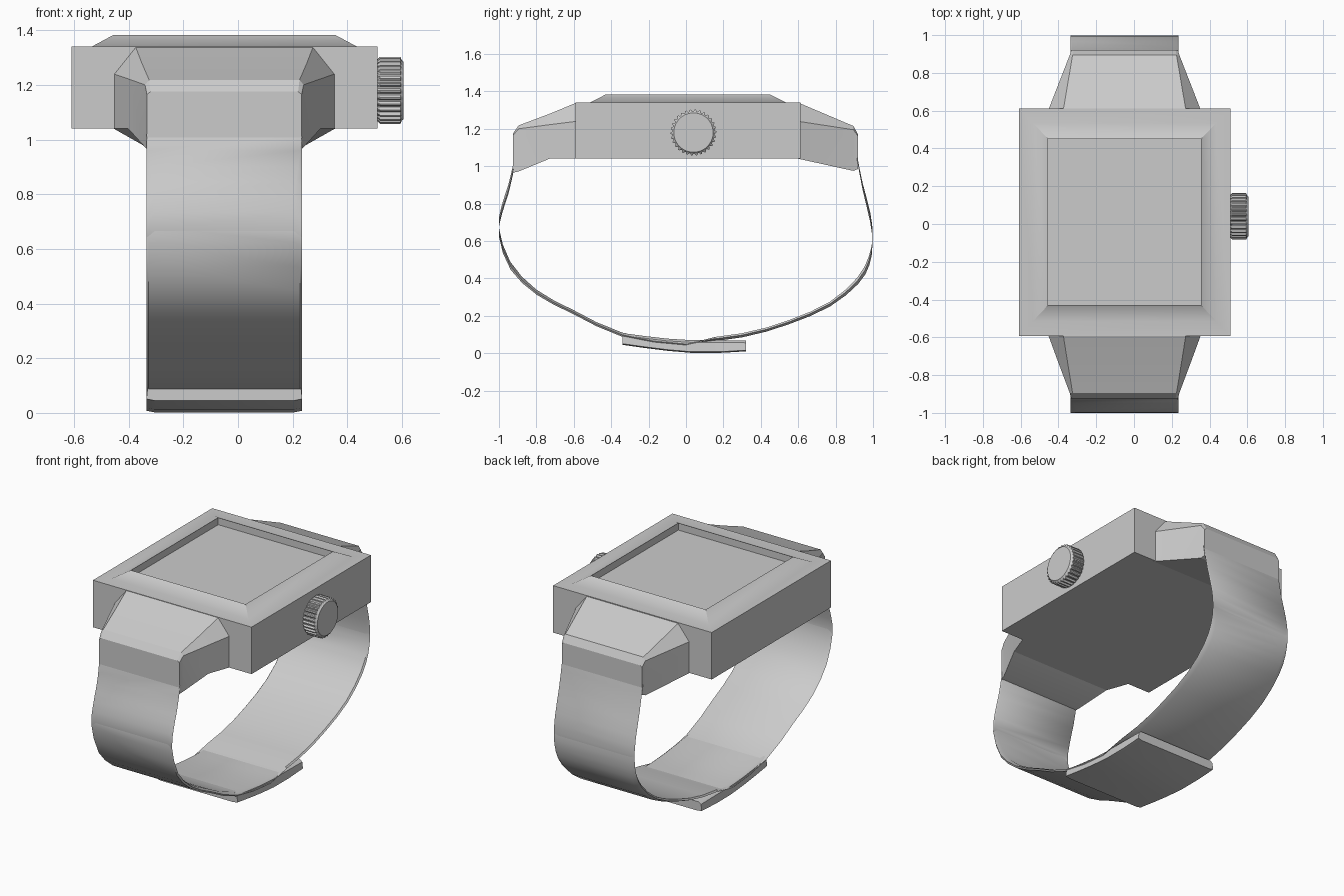
import bpy, bmesh, math
from mathutils import Vector

if "Cube" in bpy.data.objects:
    bpy.data.objects.remove(bpy.data.objects["Cube"])

CX = -0.05  # centre line of case and strap


def loft(name, rings, angle=30):
    """Skin a list of equal-length point rings and cap both ends."""
    bm = bmesh.new()
    vs = [[bm.verts.new(p) for p in r] for r in rings]
    n = len(rings[0])
    for a, b in zip(vs, vs[1:]):
        for i in range(n):
            j = (i + 1) % n
            bm.faces.new((a[i], a[j], b[j], b[i]))
    bm.faces.new(vs[0])
    bm.faces.new(vs[-1])
    bmesh.ops.recalc_face_normals(bm, faces=bm.faces)
    me = bpy.data.meshes.new(name)
    bm.to_mesh(me)
    bm.free()
    ob = bpy.data.objects.new(name, me)
    bpy.context.collection.objects.link(ob)
    bpy.ops.object.select_all(action='DESELECT')
    ob.select_set(True)
    bpy.context.view_layer.objects.active = ob
    bpy.ops.object.shade_smooth_by_angle(angle=math.radians(angle))
    return ob


def rect(hx, hy, z):
    return [(CX + sx * hx, 0.01 + sy * hy, z)
            for sx, sy in ((-1, -1), (1, -1), (1, 1), (-1, 1))]


# Case with raised bezel and sunken screen
loft("watch_case", [rect(0.56, 0.602, 1.04), rect(0.56, 0.602, 1.34),
                    rect(0.485, 0.525, 1.34), rect(0.405, 0.44, 1.383),
                    rect(0.405, 0.44, 1.338)])


# Lugs: sections given as (y, bottom, shoulder, top, half width, half width of top)
def lug(name, sections):
    rings = []
    for y, zb, zs, zt, w, wt in sections:
        half = [(w, zb), (w, zs), (wt, zt)]
        rings.append([(CX + x, y, z) for x, z in half] +
                     [(CX - x, y, z) for x, z in reversed(half)])
    loft(name, rings, 15)


lug("back_lug", [(0.60, 1.04, 1.24, 1.34, 0.405, 0.325),
                 (0.895, 0.975, 1.195, 1.215, 0.29, 0.275),
                 (0.92, 0.985, 1.16, 1.17, 0.283, 0.27)])
lug("front_lug", [(-0.585, 1.04, 1.24, 1.34, 0.405, 0.325),
                  (-0.73, 1.04, 1.222, 1.28, 0.352, 0.302),
                  (-0.895, 0.972, 1.20, 1.218, 0.29, 0.275),
                  (-0.925, 0.965, 1.165, 1.175, 0.283, 0.27)])


def smooth_path(pts, steps):
    """Catmull-Rom resampling of a short list of points."""
    p = [Vector(q) for q in pts]
    p = [2 * p[0] - p[1]] + p + [2 * p[-1] - p[-2]]
    out = []
    for a, b, c, d in zip(p, p[1:], p[2:], p[3:]):
        for k in range(steps):
            t = k / steps
            out.append(0.5 * (2 * b + (c - a) * t + (2 * a - 5 * b + 4 * c - d) * t * t
                              + (3 * b - a - 3 * c + d) * t ** 3))
    return out + [p[-2]]


# Strap: outer path as (y, z, thickness), edges chamfered on the outside
path = smooth_path([(0.915, 1.03, 0.05), (0.945, 0.87, 0.04), (0.985, 0.7, 0.045),
                    (0.997, 0.58, 0.048), (0.98, 0.47, 0.046), (0.92, 0.37, 0.035),
                    (0.77, 0.25, 0.025), (0.55, 0.155, 0.022), (0.3, 0.085, 0.022),
                    (0.0, 0.06, 0.022), (-0.34, 0.11, 0.022), (-0.6, 0.23, 0.022),
                    (-0.8, 0.34, 0.028), (-0.94, 0.49, 0.045), (-1.0, 0.67, 0.05),
                    (-0.985, 0.79, 0.05), (-0.95, 0.90, 0.05), (-0.922, 1.02, 0.05)], 2)
rings = []
for i, p in enumerate(path):
    t = path[min(i + 1, len(path) - 1)] - path[max(i - 1, 0)]
    inward = Vector((0, t.z, -t.y)).normalized()
    o = Vector((CX, p.x, p.y))
    ch = 0.03 * min(1, min(i, len(path) - 1 - i) / 4)
    prof = [(0.285 - ch, 0), (0.285, p.z * 0.55), (0.277, p.z)]
    prof += [(-x, d) for x, d in reversed(prof)]
    rings.append([o + Vector((x, 0, 0)) + inward * d for x, d in prof])
loft("strap", rings, 40)

# Clasp plate under the strap: (y, bottom, top)
plate = [(-0.34, 0.045, 0.108), (-0.22, 0.028, 0.092), (-0.1, 0.013, 0.078),
         (0.03, 0.002, 0.07), (0.18, 0.002, 0.07), (0.32, 0.01, 0.068)]
rings = []
for y, b, t in plate:
    half = [(0.255, b), (0.285, b + 0.006), (0.28, t - 0.012), (0.265, t)]
    rings.append([(CX + x, y, z) for x, z in half] +
                 [(CX - x, y, z) for x, z in reversed(half)])
loft("clasp_plate", rings, 40)

# Knurled crown
TEETH = 30


def crown_ring(x, r, depth):
    pts = []
    for k in range(TEETH * 4):
        a = 2 * math.pi * k / (TEETH * 4)
        q = r - (depth if k % 4 > 1 else 0)
        pts.append((x, 0.04 + q * math.cos(a), 1.18 + q * math.sin(a)))
    return pts


loft("crown", [crown_ring(0.505, 0.108, 0), crown_ring(0.52, 0.123, 0.01),
               crown_ring(0.594, 0.123, 0.01), crown_ring(0.599, 0.111, 0),
               crown_ring(0.606, 0.105, 0)])
